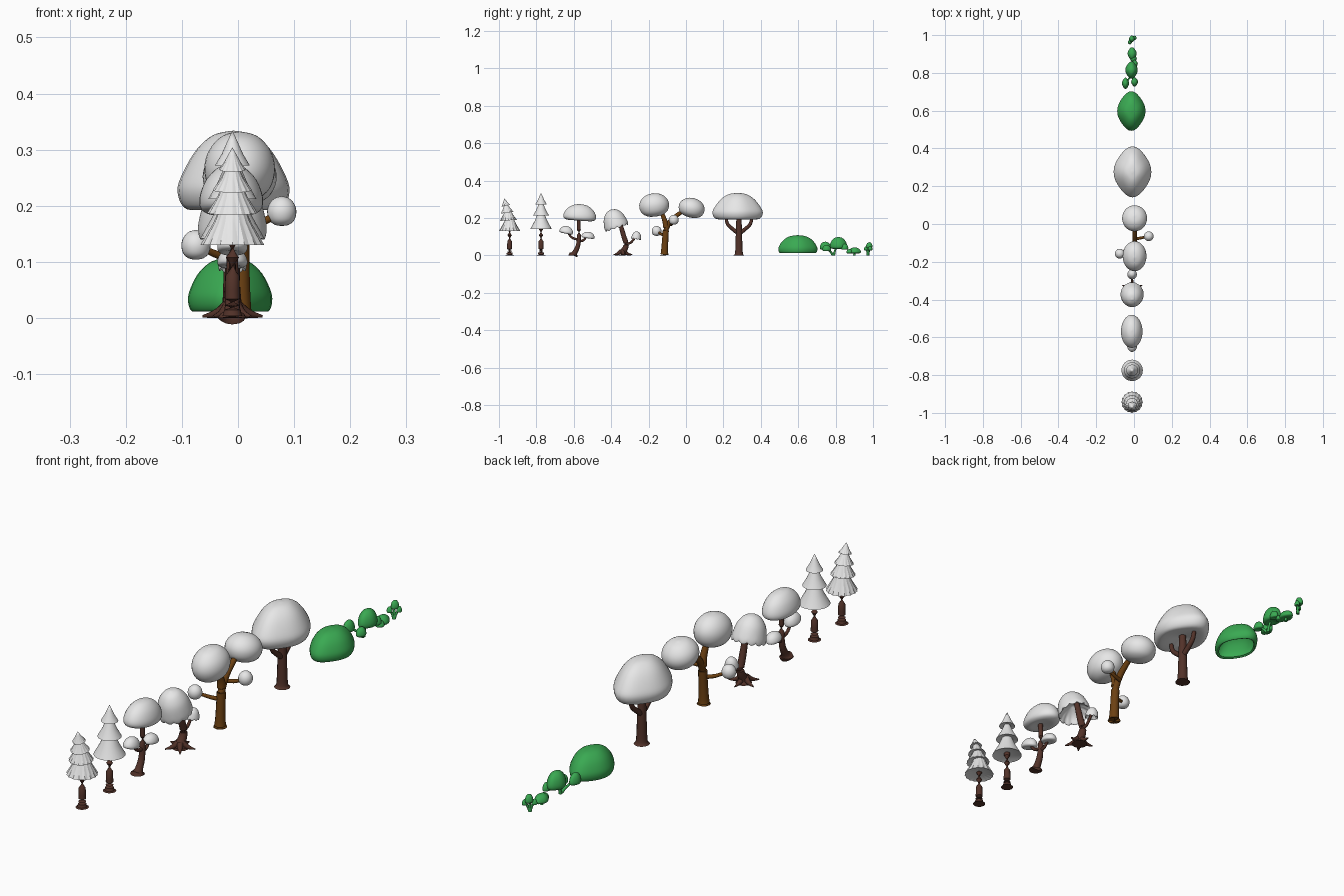
import bpy, bmesh, math
from mathutils import Vector, Matrix

if "Cube" in bpy.data.objects:
    bpy.data.objects.remove(bpy.data.objects["Cube"])


def material(name, rgb):
    m = bpy.data.materials.new(name)
    m.diffuse_color = (*rgb, 1)
    m.use_nodes = True
    m.node_tree.nodes["Principled BSDF"].inputs["Base Color"].default_value = m.diffuse_color
    return m


GREY = material("pale grey leaves", (0.8, 0.8, 0.8))
GREEN = material("green leaves", (0.042, 0.40, 0.085))
BROWN = material("dark brown bark", (0.085, 0.032, 0.022))
ORANGE = material("orange brown bark", (0.15, 0.052, 0.006))


def spline(pts, steps):
    """Catmull-Rom curve through tuples of any size."""
    v = [Vector(p) for p in pts]
    out = []
    for i in range(len(v) - 1):
        a, b, c, d = v[max(i - 1, 0)], v[i], v[i + 1], v[min(i + 2, len(v) - 1)]
        for k in range(steps):
            t = k / steps
            out.append(0.5 * (2 * b + (c - a) * t + (2 * a - 5 * b + 4 * c - d) * t * t
                              + (3 * b - a - 3 * c + d) * t ** 3))
    return out + [v[-1]]


def finish(name, bm, mat, angle=50):
    bmesh.ops.remove_doubles(bm, verts=bm.verts, dist=1e-5)
    bmesh.ops.recalc_face_normals(bm, faces=bm.faces)
    me = bpy.data.meshes.new(name)
    bm.to_mesh(me)
    bm.free()
    me.materials.append(mat)
    me.shade_smooth()
    me.set_sharp_from_angle(angle=math.radians(angle))
    ob = bpy.data.objects.new(name, me)
    bpy.context.collection.objects.link(ob)
    return ob


def skin(bm, rings):
    for a, b in zip(rings, rings[1:]):
        n = len(a)
        for i in range(n):
            bm.faces.new((a[i], a[(i + 1) % n], b[(i + 1) % n], b[i]))


def lathe(name, mat, xy, radii, z0, z1, profile, tilt=0, shape=None, sag=None,
          segs=32, steps=4, angle=50):
    """Elliptical turned form; profile is (radius, height), both 0..1."""
    bm = bmesh.new()
    rot = Matrix.Rotation(math.radians(tilt), 3, 'X')
    pivot = Vector((xy[0], xy[1], z0))
    rings = []
    for r, h in spline(profile, steps) if steps > 1 else profile:
        ring = []
        for i in range(segs):
            a = math.tau * i / segs
            k = max(r, 0) * (shape(a) if shape and r > 0.3 else 1)
            dz = sag(a) * max(0, 1 - 3 * h) if sag and r > 0.6 else 0
            p = Vector((radii[0] * k * math.cos(a), radii[1] * k * math.sin(a),
                        (z1 - z0) * h + dz))
            ring.append(bm.verts.new(pivot + rot @ p))
        rings.append(ring)
    skin(bm, rings)
    return finish(name, bm, mat, angle)


def tube(name, mat, pts, segs=12, steps=4):
    """Limb through (x, y, z, radius) points."""
    bm = bmesh.new()
    s = spline(pts, steps)
    rings = []
    for i, p in enumerate(s):
        d = (s[min(i + 1, len(s) - 1)] - s[max(i - 1, 0)]).xyz
        q = d.to_track_quat('Z', 'Y')
        if i == 0 and p.z < 0.001:
            q = Vector((0, 0, 1)).to_track_quat('Z', 'Y')
        rings.append([bm.verts.new(p.xyz + q @ Vector((p.w * math.cos(math.tau * j / segs),
                      p.w * math.sin(math.tau * j / segs), 0))) for j in range(segs)])
    skin(bm, rings)
    bm.faces.new(rings[0])
    bm.faces.new(rings[-1])
    return finish(name, bm, mat)


BALL = [(0, 1), (.5, .93), (.87, .73), (1, .47), (.86, .2), (.48, .04), (0, 0)]
CAP = [(0, 1), (.42, .93), (.78, .7), (.98, .38), (.96, .14), (.7, .03), (.35, .06), (0, .1)]
BELL = [(0, 1), (.35, .95), (.65, .78), (.9, .5), (1, .28), (.88, .08), (.6, .06), (0, .16)]
DOME = [(0, 1), (.45, .9), (.8, .62), (.97, .25), (1, .06), (.92, .0), (.65, .2), (0, .42)]
SHELL = [(0, 1), (.42, .93), (.75, .7), (.96, .36), (.98, .14), (.9, .0), (.8, .04)]
TIER = [(0, 1), (.3, .68), (.6, .34), (1, 0), (.9, .02), (0, .1)]


def diamond(a):
    return .96 + .04 * math.cos(4 * a)


# Fluted pine, leaning slightly, and smooth pine
for kind, y, tiers, lean, flute in (
        ("fluted_pine", -.943, [(.13, .057, .115), (.187, .045, .085), (.228, .035, .06),
                                (.265, .024, .04)], -.02, .06),
        ("smooth_pine", -.775, [(.142, .057, .12), (.212, .043, .09), (.272, .031, .062)], 0, .015)):
    tube(kind + "_trunk", BROWN, [(-.01, y, 0, .024), (-.01, y, .008, .016),
                                  (-.01, y, .05, .013), (-.01, y, .16, .011)])
    for n, (z, r, h) in enumerate(tiers):
        lathe(f"{kind}_tier_{n + 1}", GREY, (-.01, y + lean * n / 3), (r, r), z, z + h, TIER,
              tilt=4 * n if lean else 0, segs=64 if lean else 36, steps=1, angle=25,
              shape=lambda a: 1 - flute / 2 + flute / 2 * math.cos(16 * a))

# Flat-topped tree with two side tufts
tube("flat_tree_trunk", BROWN, [(-.01, -.603, 0, .026), (-.01, -.596, .012, .015),
     (-.01, -.578, .05, .012), (-.01, -.572, .11, .01), (-.01, -.575, .21, .009)])
tube("flat_tree_left_branch", BROWN, [(-.01, -.575, .085, .007), (-.01, -.61, .095, .006),
                                      (-.01, -.64, .135, .005)])
tube("flat_tree_right_branch", BROWN, [(-.01, -.575, .075, .007), (-.01, -.55, .08, .006),
                                       (-.01, -.527, .105, .005)])
lathe("flat_tree_canopy", GREY, (-.012, -.57), (.057, .088), .183, .274, CAP, tilt=-4)
lathe("flat_tree_left_tuft", GREY, (-.01, -.643), (.027, .037), .115, .157, CAP, tilt=-12)
lathe("flat_tree_right_tuft", GREY, (-.01, -.525), (.027, .035), .09, .126, CAP, tilt=-8)

# Domed tree with scalloped rim and spreading roots
tube("domed_tree_trunk", BROWN, [(-.01, -.34, 0, .03), (-.01, -.338, .015, .019),
     (-.01, -.32, .055, .014), (-.01, -.335, .11, .013), (-.01, -.36, .2, .01)])
for i in range(5):
    a = math.tau * i / 5 + .3
    c, s = math.cos(a), math.sin(a)
    tube(f"domed_tree_root_{i + 1}", BROWN, [(-.01 + .008 * c, -.342 + .008 * s, .02, .013),
         (-.01 + .03 * c, -.342 + .03 * s, .008, .008), (-.01 + .056 * c, -.342 + .056 * s, .003, .002)], 8)
tube("domed_tree_branch", BROWN, [(-.01, -.325, .06, .007), (-.01, -.295, .068, .006),
                                  (-.01, -.268, .1, .005)])
lathe("domed_tree_canopy", GREY, (-.01, -.371), (.061, .065), .153, .25, DOME, tilt=18,
      segs=48, sag=lambda a: -.008 * abs(math.sin(6 * a)))
lathe("domed_tree_tuft", GREY, (-.01, -.267), (.025, .026), .09, .128, DOME, tilt=-10,
      segs=48, sag=lambda a: -.005 * abs(math.sin(5 * a)))

# Forked tree with two crowns and two balls
tube("forked_tree_trunk", ORANGE, [(.004, -.115, 0, .025), (.004, -.115, .012, .02),
     (.004, -.112, .07, .017), (.004, -.108, .15, .016), (.004, -.115, .19, .013),
     (.002, -.14, .25, .01)])
tube("forked_tree_right_limb", ORANGE, [(.004, -.11, .13, .013), (.004, -.085, .18, .013),
                                        (.004, -.04, .22, .011), (.004, .01, .25, .008)])
tube("forked_tree_left_twig", ORANGE, [(.004, -.112, .105, .008), (-.035, -.13, .112, .007),
                                       (-.074, -.156, .13, .005)])
tube("forked_tree_right_twig", ORANGE, [(.004, -.08, .165, .008), (.045, -.072, .172, .007),
                                        (.076, -.065, .19, .005)])
lathe("forked_tree_left_crown", GREY, (.003, -.163), (.063, .08), .207, .333, BALL, tilt=7)
lathe("forked_tree_right_crown", GREY, (.003, .018), (.066, .07), .203, .309, BALL, tilt=-14)
lathe("forked_tree_left_ball", GREY, (-.075, -.157), (.026, .026), .104, .157, BALL, segs=24)
lathe("forked_tree_right_ball", GREY, (.078, -.065), (.026, .026), .164, .217, BALL, segs=24)

# Broad tree with bell canopy
tube("broad_tree_trunk", BROWN, [(-.008, .283, 0, .029), (-.008, .283, .012, .021),
     (-.008, .283, .07, .018), (-.008, .283, .14, .016), (-.008, .283, .24, .012)])
for side, s in (("left", -1), ("right", 1)):
    tube(f"broad_tree_{side}_branch", BROWN, [(-.008, .283, .115, .011),
         (-.008, .283 + s * .035, .142, .01), (-.008, .283 + s * .062, .17, .009),
         (-.008, .283 + s * .072, .22, .007)])
lathe("broad_tree_canopy", GREY, (-.008, .276), (.1, .135), .185, .334, BELL, shape=diamond)

# Large hollow bush
lathe("large_bush", GREEN, (-.014, .598), (.076, .106), .012, .108, SHELL, shape=diamond)

# Small bushes: clumps of leaf blobs
for name, x, y, rx, ry, z0, z1 in (
        ("clump_main_blob", -.013, .815, .033, .046, .033, .098),
        ("clump_left_blob", -.045, .745, .019, .03, .03, .073),
        ("clump_right_blob", .003, .752, .018, .024, .022, .056),
        ("clump_back_blob", .005, .848, .015, .02, .03, .062),
        ("low_bush_blob", -.01, .902, .024, .034, .01, .042),
        ("low_bush_side_blob", -.003, .875, .018, .018, .01, .034),
        ("sprout_top_blob", -.011, .98, .015, .018, .038, .07),
        ("sprout_left_blob", -.022, .963, .011, .012, .026, .048),
        ("sprout_right_blob", .004, .985, .01, .012, .026, .048)):
    lathe(name, GREEN, (x, y), (rx, ry), z0, z1, CAP, segs=24, steps=3, shape=diamond)

# Bush stems
for name, base, tip in (
        ("clump_main_stem", (-.013, .79), (-.013, .812, .06)),
        ("clump_left_stem", (-.013, .785), (-.045, .748, .045)),
        ("clump_right_stem", (-.013, .785), (.002, .754, .035)),
        ("low_bush_stem", (-.01, .9), (-.01, .902, .025)),
        ("sprout_stem", (-.01, .973), (-.011, .979, .05)),
        ("sprout_left_stem", (-.01, .973), (-.021, .964, .035)),
        ("sprout_right_stem", (-.01, .973), (.003, .984, .035))):
    mx, my = (base[0] * 2 + tip[0]) / 3, (base[1] * 2 + tip[1]) / 3
    tube(name, GREEN, [(*base, 0, .007), (mx, my, tip[2] * .45, .005), (*tip, .004)], 8)
